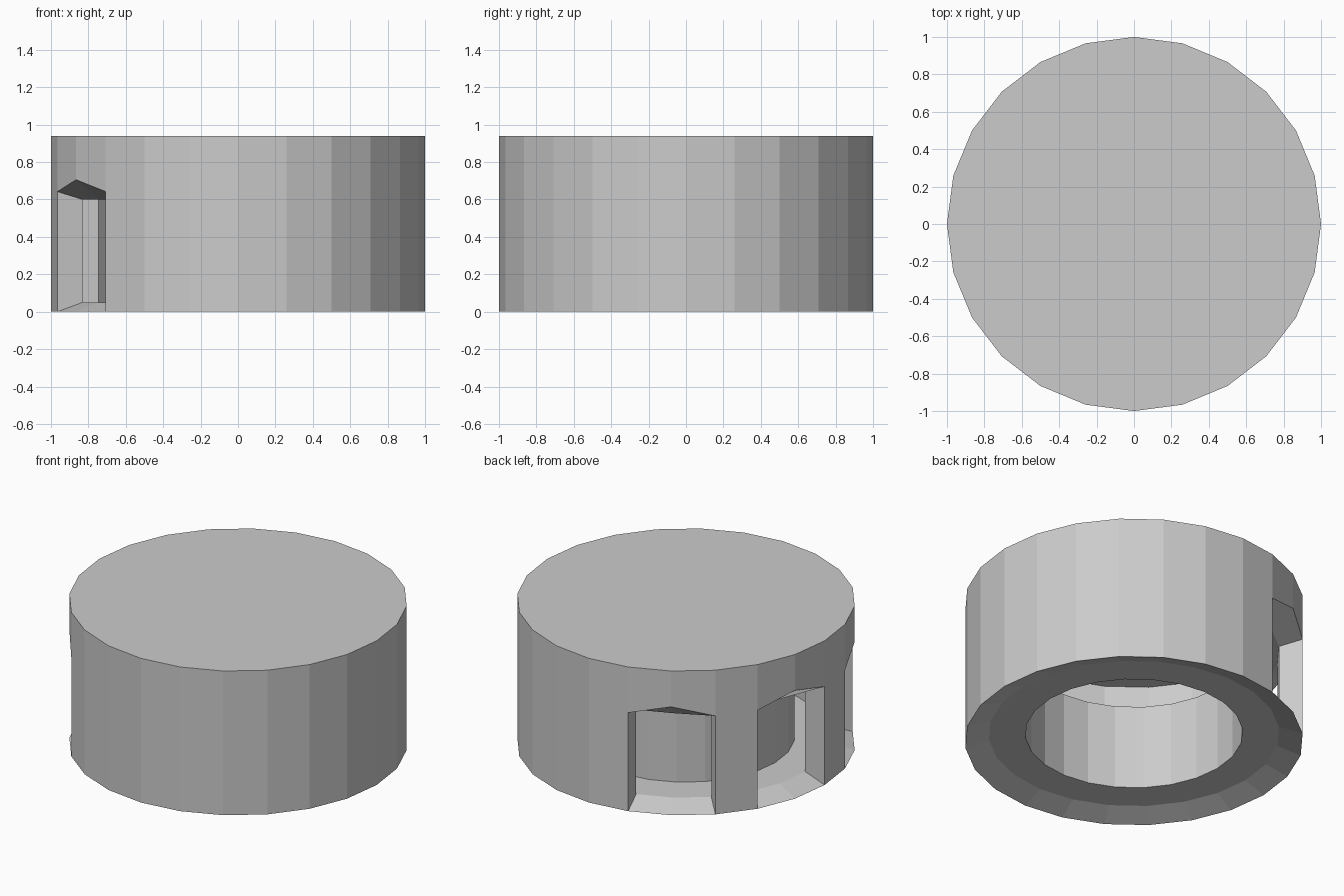
import bpy, bmesh
from math import cos, sin, radians

if "Cube" in bpy.data.objects:
    bpy.data.objects.remove(bpy.data.objects["Cube"])

N = 24                                    # sides of the drum
H = 0.94                                  # drum height
R_OUT, R_MID, R_IN = 1.0, 0.86, 0.643     # outer wall, inner wall, core
FLOOR, CEIL = 0.05, 0.60
SIDE, APEX = 0.642, 0.706                 # window arch heights
WINDOWS = (7, 10, 13)                     # first facet of each two-facet window


def pt(i, r, z):
    a = radians(360 / N * i)
    return (r * cos(a), r * sin(a), z)


def make_object(name, faces):
    bm = bmesh.new()
    for f in faces:
        bm.faces.new([bm.verts.new(p) for p in f])
    bmesh.ops.remove_doubles(bm, verts=bm.verts, dist=0.0005)
    mesh = bpy.data.meshes.new(name)
    bm.to_mesh(mesh)
    bm.free()
    bpy.context.collection.objects.link(bpy.data.objects.new(name, mesh))


def band(i, a, b):
    """Quad on facet i between profile points a and b, each (radius, z)."""
    return [pt(i, *a), pt(i + 1, *a), pt(i + 1, *b), pt(i, *b)]


# Arch height at each window corner
arch = {}
for w in WINDOWS:
    arch.update({w: SIDE, w + 1: APEX, w + 2: SIDE})
open_facets = [w + k for w in WINDOWS for k in (0, 1)]

shell, room, frames = [], [], []
for i in range(N):
    if i in open_facets:
        # Wall above the window and its sloping lintel
        a, b = arch[i], arch[i + 1]
        shell.append([pt(i, R_OUT, a), pt(i + 1, R_OUT, b), pt(i + 1, R_OUT, H), pt(i, R_OUT, H)])
        frames.append([pt(i, R_MID, CEIL), pt(i + 1, R_MID, CEIL), pt(i + 1, R_OUT, b), pt(i, R_OUT, a)])
    else:
        # Solid outer wall and the inner wall facing the ring room
        shell.append(band(i, (R_OUT, 0), (R_OUT, H)))
        room.append(band(i, (R_MID, CEIL), (R_MID, FLOOR)))
    # Sloping sill, floor, core wall and ceiling of the ring room
    room.append(band(i, (R_MID, FLOOR), (R_OUT, 0))[::-1])
    room.append(band(i, (R_IN, FLOOR), (R_MID, FLOOR))[::-1])
    room.append(band(i, (R_IN, FLOOR), (R_IN, CEIL)))
    room.append(band(i, (R_IN, CEIL), (R_MID, CEIL)))

# Flat top
shell.append([pt(i, R_OUT, H) for i in range(N)])

# Window side jambs
for w in WINDOWS:
    for i, flip in ((w, 1), (w + 2, -1)):
        jamb = [pt(i, R_MID, FLOOR), pt(i, R_MID, CEIL), pt(i, R_OUT, SIDE), pt(i, R_OUT, 0)]
        frames.append(jamb[::flip])

make_object("drum_shell", shell)
make_object("ring_room", room)
make_object("window_frames", frames)
